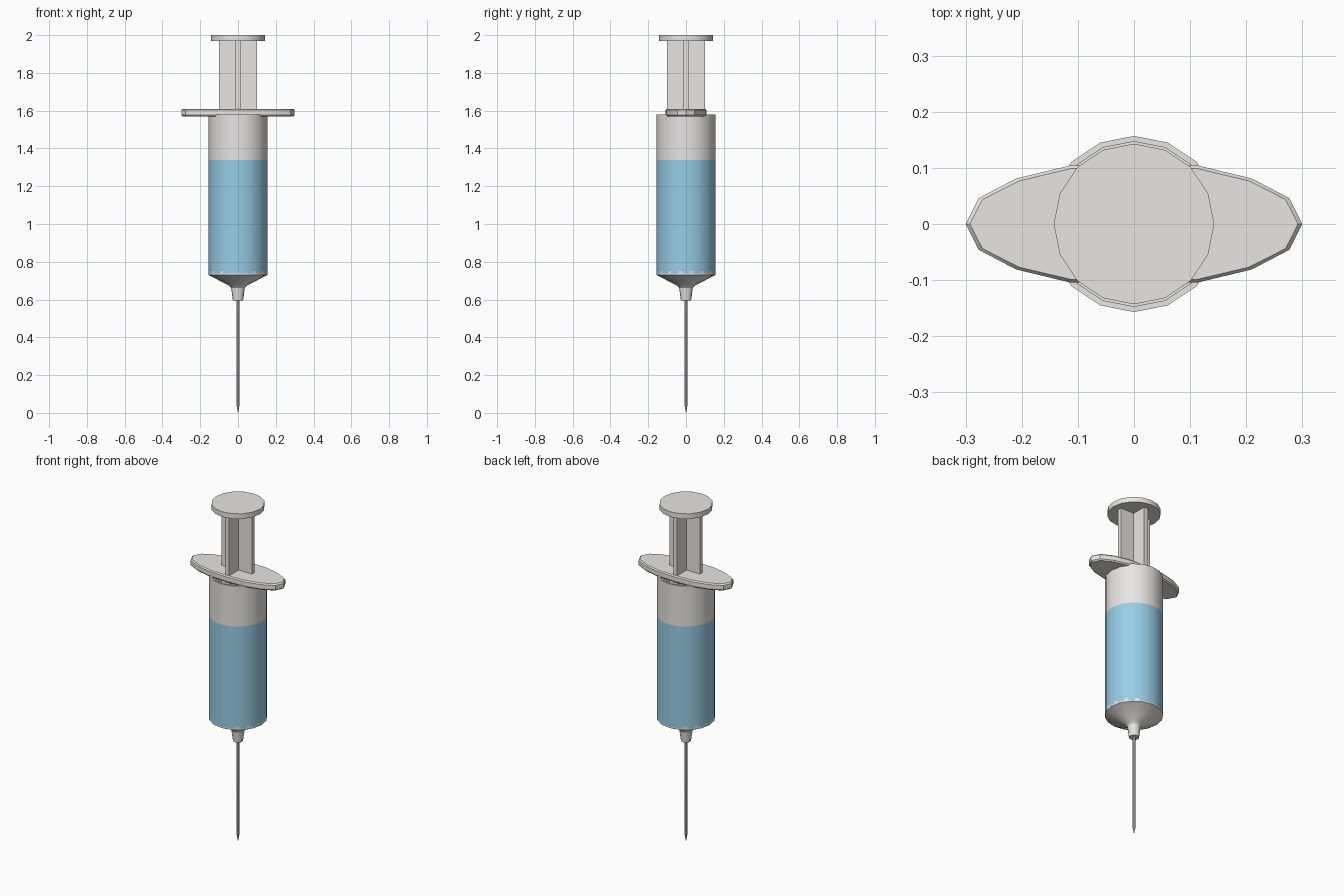
import bpy, bmesh, math

if "Cube" in bpy.data.objects:
    bpy.data.objects.remove(bpy.data.objects["Cube"])

SIDES = 16


def material(name, rgb):
    m = bpy.data.materials.new(name)
    m.diffuse_color = (*rgb, 1)
    m.use_nodes = True
    m.node_tree.nodes["Principled BSDF"].inputs["Base Color"].default_value = m.diffuse_color
    return m


GREY = material("pale grey plastic", (0.8, 0.79, 0.77))
BLUE = material("blue liquid", (0.34, 0.67, 0.87))


def finish(name, bm, mats=(GREY,), smooth=True):
    bmesh.ops.recalc_face_normals(bm, faces=bm.faces)
    me = bpy.data.meshes.new(name)
    bm.to_mesh(me)
    bm.free()
    ob = bpy.data.objects.new(name, me)
    bpy.context.collection.objects.link(ob)
    for m in mats:
        me.materials.append(m)
    if smooth:
        bpy.ops.object.select_all(action='DESELECT')
        ob.select_set(True)
        bpy.context.view_layer.objects.active = ob
        bpy.ops.object.shade_smooth_by_angle(angle=math.radians(30))
    return ob


def lathe(profile, sides=SIDES):
    """Turn (radius, height) points round z and close both ends."""
    bm = bmesh.new()
    rings = []
    for r, z in profile:
        rings.append([bm.verts.new((r * math.cos(2 * math.pi * i / sides),
                                    r * math.sin(2 * math.pi * i / sides), z))
                      for i in range(sides)])
    for a, b in zip(rings, rings[1:]):
        for i in range(sides):
            j = (i + 1) % sides
            bm.faces.new((a[i], a[j], b[j], b[i]))
    bm.faces.new(rings[0])
    bm.faces.new(rings[-1])
    return bm


def add_box(bm, size, centre):
    verts = bmesh.ops.create_cube(bm, size=1)["verts"]
    bmesh.ops.scale(bm, vec=size, verts=verts)
    bmesh.ops.translate(bm, vec=centre, verts=verts)
    return verts


# Barrel: hollow above the piston, blue wall where the liquid stands
bm = lathe([(0.027, 0.595), (0.036, 0.66), (0.048, 0.675), (0.157, 0.73),
            (0.157, 0.738), (0.157, 1.34), (0.157, 1.58),
            (0.147, 1.58), (0.147, 1.38)])
for f in bm.faces:
    c = f.calc_center_median()
    if 0.738 < c.z < 1.34 and math.hypot(c.x, c.y) > 0.15:
        f.material_index = 1
finish("barrel", bm, (GREY, BLUE))

# Small pale notches along the lower edge of the liquid
apothem = 0.157 * math.cos(math.pi / SIDES)
bm = bmesh.new()
for i in range(SIDES):
    if i in (3, 4, 11, 12):
        continue
    a = 2 * math.pi * (i + 0.5) / SIDES
    t = 0.011
    pts = []
    for s, z in ((-t, 0.738), (t, 0.738), (t, 0.751), (-t, 0.751)):
        d = apothem + 0.001
        pts.append(bm.verts.new((d * math.cos(a) - s * math.sin(a),
                                 d * math.sin(a) + s * math.cos(a), z)))
    bm.faces.new(pts)
finish("edge_notches", bm, smooth=False)

# Needle with a sharp tip
finish("needle", lathe([(0.0005, 0.0), (0.007, 0.035), (0.007, 0.61)], 8))

# Finger flange: bevelled oval plate
quarter = [(0.3, 0.0), (0.277, 0.046), (0.21, 0.081), (0.115, 0.104), (0, 0.108)]
half = quarter + [(-x, y) for x, y in quarter[-2::-1]]
outline = half + [(x, -y) for x, y in half[-2:0:-1]]
bm = bmesh.new()
rings = [[bm.verts.new((x * k, y * (1 - (1 - k) * 2), z)) for x, y in outline]
         for k, z in ((0.975, 1.57), (1, 1.577), (1, 1.603), (0.975, 1.61))]
n = len(outline)
for a, b in zip(rings, rings[1:]):
    for i in range(n):
        j = (i + 1) % n
        bm.faces.new((a[i], a[j], b[j], b[i]))
bm.faces.new(rings[0])
bm.faces.new(rings[-1])
finish("finger_flange", bm)

# Plunger rod: cross-shaped section
outer, t = 0.1, 0.0125
bm = bmesh.new()
arm = [(outer, -t), (outer, t), (t, t)]
section = []
for k in range(4):
    c, s = (1, 0, -1, 0)[k], (0, 1, 0, -1)[k]
    section += [(x * c - y * s, x * s + y * c) for x, y in arm]
face = bm.faces.new([bm.verts.new((x, y, 1.38)) for x, y in section])
ext = bmesh.ops.extrude_face_region(bm, geom=[face])["geom"]
bmesh.ops.translate(bm, vec=(0, 0, 0.595),
                    verts=[v for v in ext if isinstance(v, bmesh.types.BMVert)])
finish("plunger_rod", bm, smooth=False)

# Thumb rest on top
finish("thumb_rest", lathe([(0.143, 1.97), (0.143, 2.0)]))
